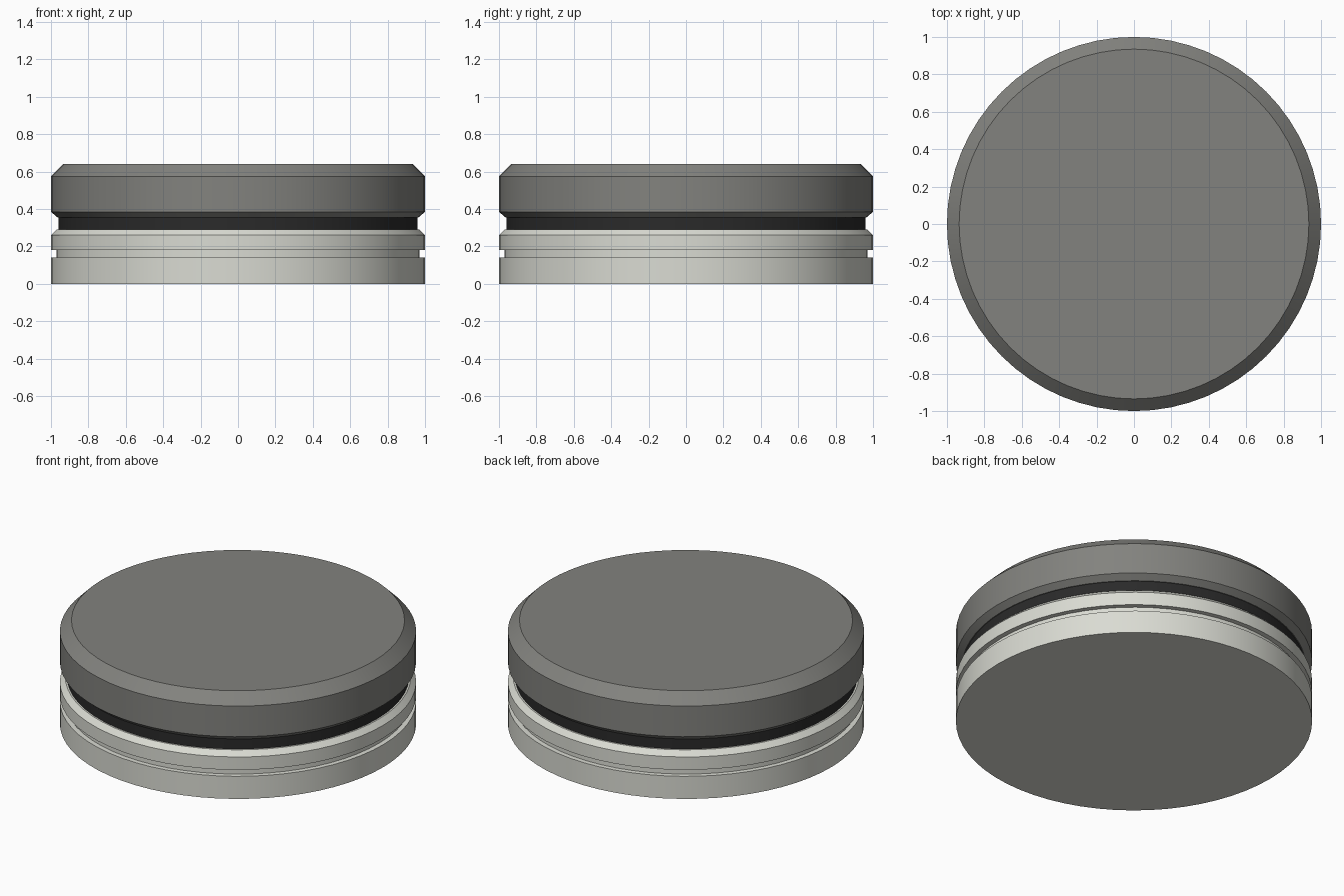
import bpy
import math
import bmesh

SIDES = 64

cube = bpy.data.objects.get("Cube")
if cube:
    bpy.data.objects.remove(cube, do_unlink=True)


def material(name, color):
    mat = bpy.data.materials.new(name)
    mat.use_nodes = True
    mat.diffuse_color = (*color, 1)
    mat.node_tree.nodes["Principled BSDF"].inputs["Base Color"].default_value = (*color, 1)
    return mat


def turned(name, profile, mat):
    """Closed solid of revolution from (radius, height) points, bottom to top."""
    bm = bmesh.new()
    rings = []
    for r, z in profile:
        angles = [2 * math.pi * i / SIDES for i in range(SIDES)]
        rings.append([bm.verts.new((r * math.cos(a), r * math.sin(a), z)) for a in angles])
    for low, high in zip(rings, rings[1:]):
        for i in range(SIDES):
            j = (i + 1) % SIDES
            bm.faces.new((low[i], low[j], high[j], high[i]))
    bm.faces.new(rings[0][::-1])
    bm.faces.new(rings[-1])
    mesh = bpy.data.meshes.new(name)
    bm.to_mesh(mesh)
    bm.free()
    mesh.materials.append(mat)
    obj = bpy.data.objects.new(name, mesh)
    bpy.context.collection.objects.link(obj)
    bpy.ops.object.select_all(action="DESELECT")
    obj.select_set(True)
    bpy.context.view_layer.objects.active = obj
    bpy.ops.object.shade_smooth_by_angle(angle=math.radians(30))
    return obj


ivory = material("pale_grey", (0.70, 0.71, 0.65))
grey = material("dark_grey", (0.225, 0.225, 0.21))
black = material("black_rubber", (0.023, 0.023, 0.023))

# Base with a narrow groove and a chamfered upper rim
turned("base", [(1, 0), (1, 0.14), (0.97, 0.14), (0.97, 0.18),
                (1, 0.18), (1, 0.26), (0.97, 0.29)], ivory)

# Recessed band between base and cap
turned("gasket", [(0.96, 0.285), (0.96, 0.36)], black)

# Cap chamfered below and above
turned("cap", [(0.965, 0.355), (1, 0.385), (1, 0.575), (0.935, 0.64)], grey)
